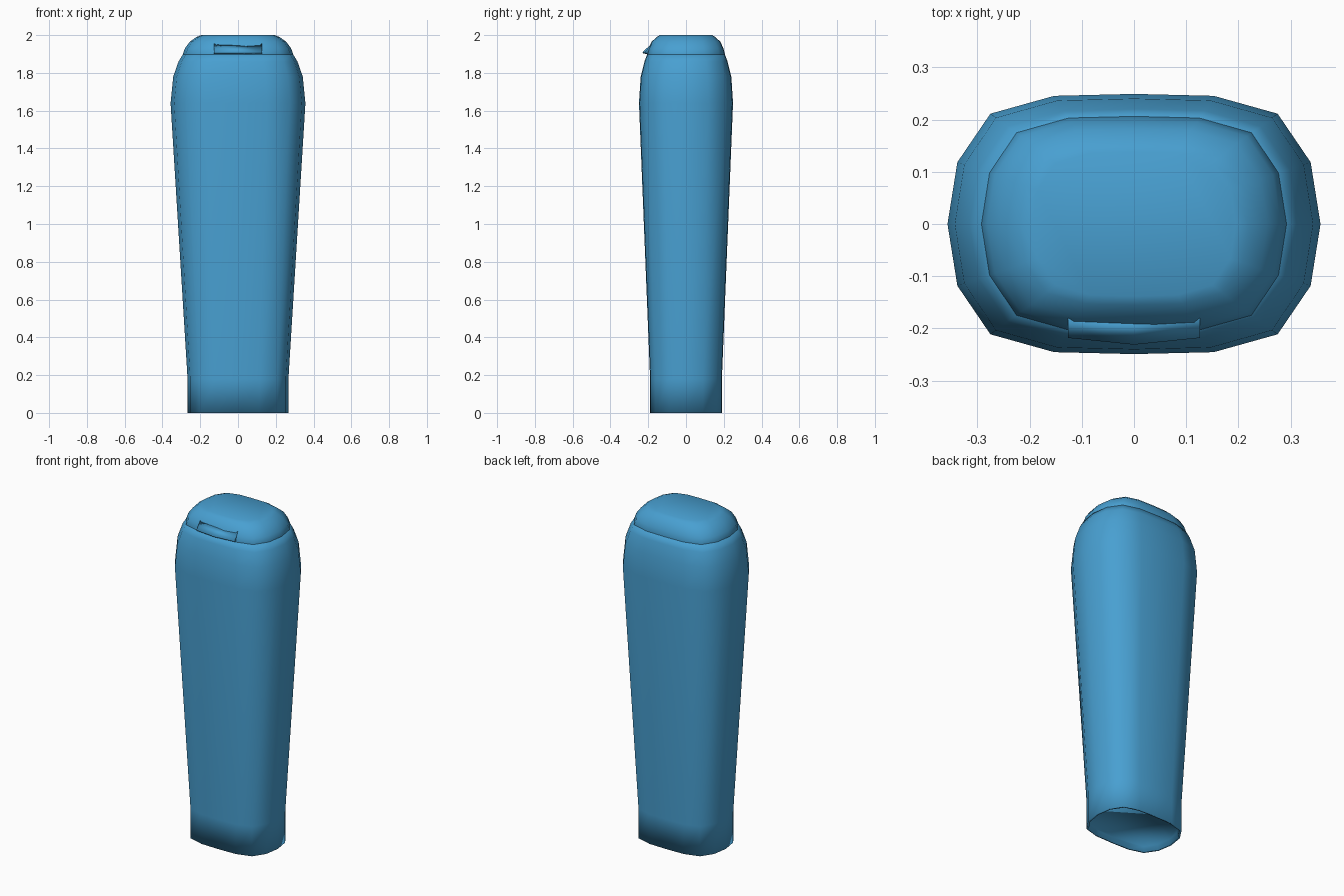
import bpy, bmesh

if "Cube" in bpy.data.objects:
    bpy.data.objects.remove(bpy.data.objects["Cube"])

mat = bpy.data.materials.new("blue")
mat.diffuse_color = (0.065, 0.35, 0.64, 1)
mat.use_nodes = True
mat.node_tree.nodes["Principled BSDF"].inputs["Base Color"].default_value = mat.diffuse_color

# Quarter of the rounded cross-section, as fractions of half width and half depth
QUARTER = [(1, 0), (0.947, 0.475), (0.77, 0.848), (0.428, 0.985)]
SECTION = (QUARTER + [(0, 1)] + [(-x, y) for x, y in reversed(QUARTER[1:])]
           + [(-x, -y) for x, y in QUARTER] + [(0, -1)]
           + [(x, -y) for x, y in reversed(QUARTER[1:])])


def finish(name, bm):
    bmesh.ops.recalc_face_normals(bm, faces=bm.faces)
    for f in bm.faces:
        f.smooth = True
    me = bpy.data.meshes.new(name)
    bm.to_mesh(me)
    bm.free()
    me.materials.append(mat)
    ob = bpy.data.objects.new(name, me)
    bpy.context.collection.objects.link(ob)
    return ob


def loft(name, levels):
    """Stack sections given as (z, half width, half depth) and close both ends."""
    bm = bmesh.new()
    rings = [[bm.verts.new((x * w, y * d, z)) for x, y in SECTION]
             for z, w, d in levels]
    n = len(SECTION)
    for a, b in zip(rings, rings[1:]):
        for i in range(n):
            j = (i + 1) % n
            bm.faces.new((a[i], a[j], b[j], b[i]))
    bm.faces.new(rings[0][::-1])
    bm.faces.new(rings[-1])
    return finish(name, bm)


# Tapered body with a shallow recess underneath and a rounded shoulder
loft("body", [(0.03, 0.25, 0.175), (0, 0.255, 0.18), (0, 0.267, 0.19),
              (0.18, 0.267, 0.19), (1.64, 0.357, 0.249), (1.78, 0.343, 0.24),
              (1.86, 0.315, 0.22), (1.90, 0.291, 0.205)])

# Domed cap
loft("cap", [(1.885, 0.29, 0.204), (1.90, 0.292, 0.206), (1.93, 0.281, 0.198),
             (1.965, 0.255, 0.182), (1.99, 0.22, 0.155), (2.0, 0.195, 0.138)])

# Small lifting lip at the front of the cap
bm = bmesh.new()
cols = []
for x, out in ((-0.126, -0.218), (0, -0.231), (0.126, -0.218)):
    cols.append([bm.verts.new((x, y, z)) for y, z in
                 ((-0.18, 1.955), (out, 1.91), (out + 0.004, 1.904),
                  (-0.19, 1.895))])
for a, b in zip(cols, cols[1:]):
    for i in range(4):
        j = (i + 1) % 4
        bm.faces.new((a[i], a[j], b[j], b[i]))
bm.faces.new(cols[0])
bm.faces.new(cols[-1])
finish("cap_lip", bm)
